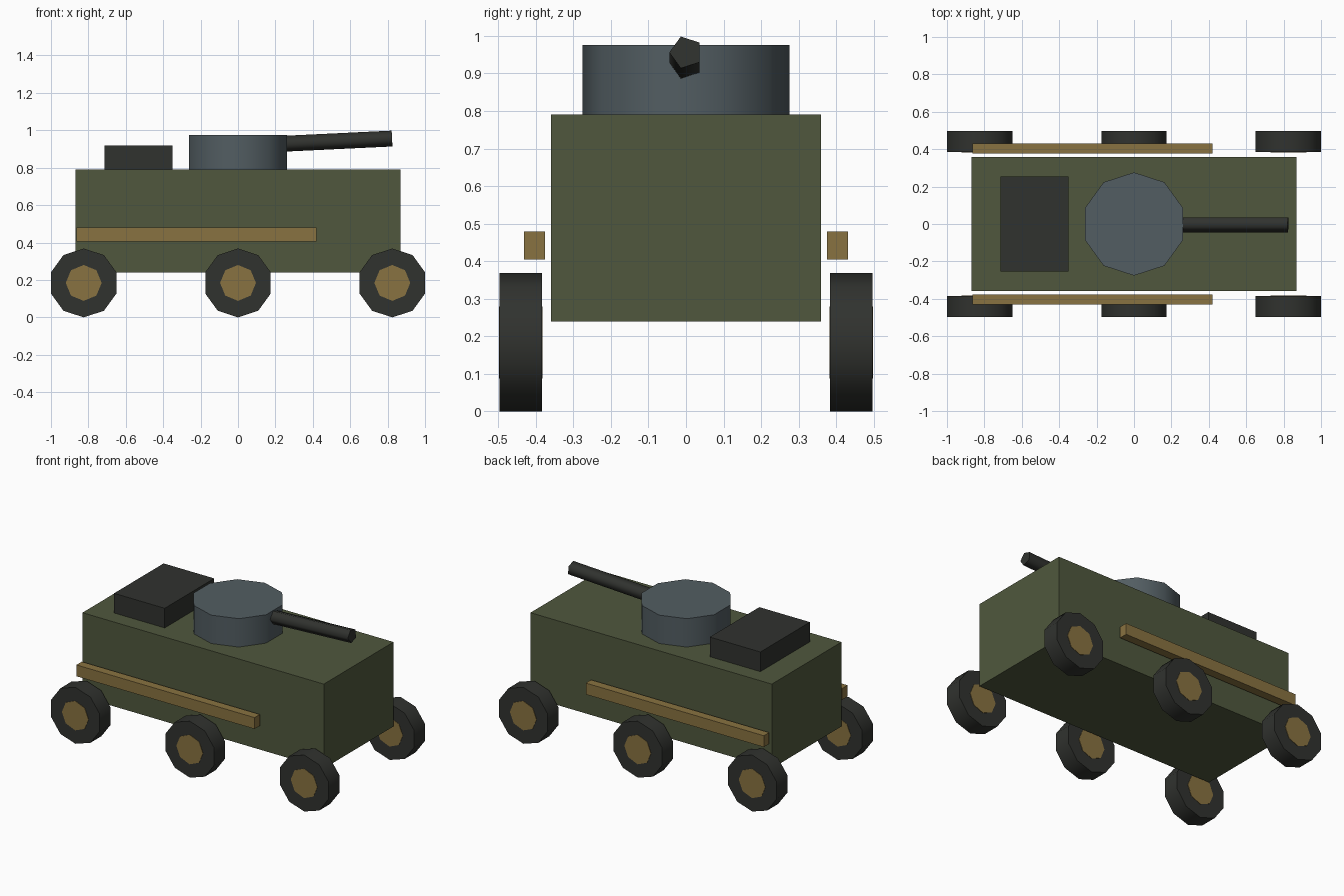
import bpy
from math import radians, pi

if "Cube" in bpy.data.objects:
    bpy.data.objects.remove(bpy.data.objects["Cube"])


def material(name, rgb):
    m = bpy.data.materials.new(name)
    m.diffuse_color = (*rgb, 1)
    m.use_nodes = True
    m.node_tree.nodes["Principled BSDF"].inputs["Base Color"].default_value = m.diffuse_color
    return m


OLIVE = material("olive", (0.08, 0.097, 0.047))
SLATE = material("slate", (0.085, 0.11, 0.122))
DARK = material("dark", (0.03, 0.032, 0.028))
TAN = material("tan", (0.25, 0.17, 0.052))


def finish(name, mat):
    ob = bpy.context.object
    ob.name = ob.data.name = name
    ob.data.materials.append(mat)
    return ob


def box(name, x, y, z, mat):
    """Box from (min, max) ranges on each axis."""
    bpy.ops.mesh.primitive_cube_add(size=1)
    ob = finish(name, mat)
    ob.location = [(a + b) / 2 for a, b in (x, y, z)]
    ob.scale = [b - a for a, b in (x, y, z)]
    return ob


def cylinder(name, sides, radius, depth, loc, rot, mat):
    bpy.ops.mesh.primitive_cylinder_add(vertices=sides, radius=radius, depth=depth,
                                        location=loc, rotation=rot)
    # rounded sides, crisp caps
    bpy.ops.object.shade_smooth_by_angle(angle=radians(80))
    return finish(name, mat)


# Hull and rear engine deck
box("hull", (-0.87, 0.87), (-0.359, 0.359), (0.24, 0.79), OLIVE)
box("engine_deck", (-0.715, -0.35), (-0.255, 0.255), (0.785, 0.918), DARK)

# Turret
cylinder("turret", 10, 0.276, 0.19, (0, 0, 0.88), (0, 0, 0), SLATE)

# Five-sided gun barrel, raised slightly
tilt = radians(2.75)
cylinder("gun_barrel", 5, 0.0445, 0.62, (0.514, 0, 0.941),
         (0, tilt - pi / 2, pi), DARK)

# Wheels, hubs and side rails on both sides
for side, s in (("right", -1), ("left", 1)):
    for place, x in (("rear", -0.825), ("middle", 0), ("front", 0.825)):
        centre = (x, s * 0.44, 0.184)
        cylinder(f"{place}_{side}_wheel", 10, 0.184, 0.112, centre, (pi / 2, 0, 0), DARK)
        cylinder(f"{place}_{side}_hub", 8, 0.096, 0.117, centre, (pi / 2, 0, 0), TAN)
    y = sorted((s * 0.376, s * 0.431))
    box(f"{side}_rail", (-0.863, 0.421), y, (0.405, 0.479), TAN)
